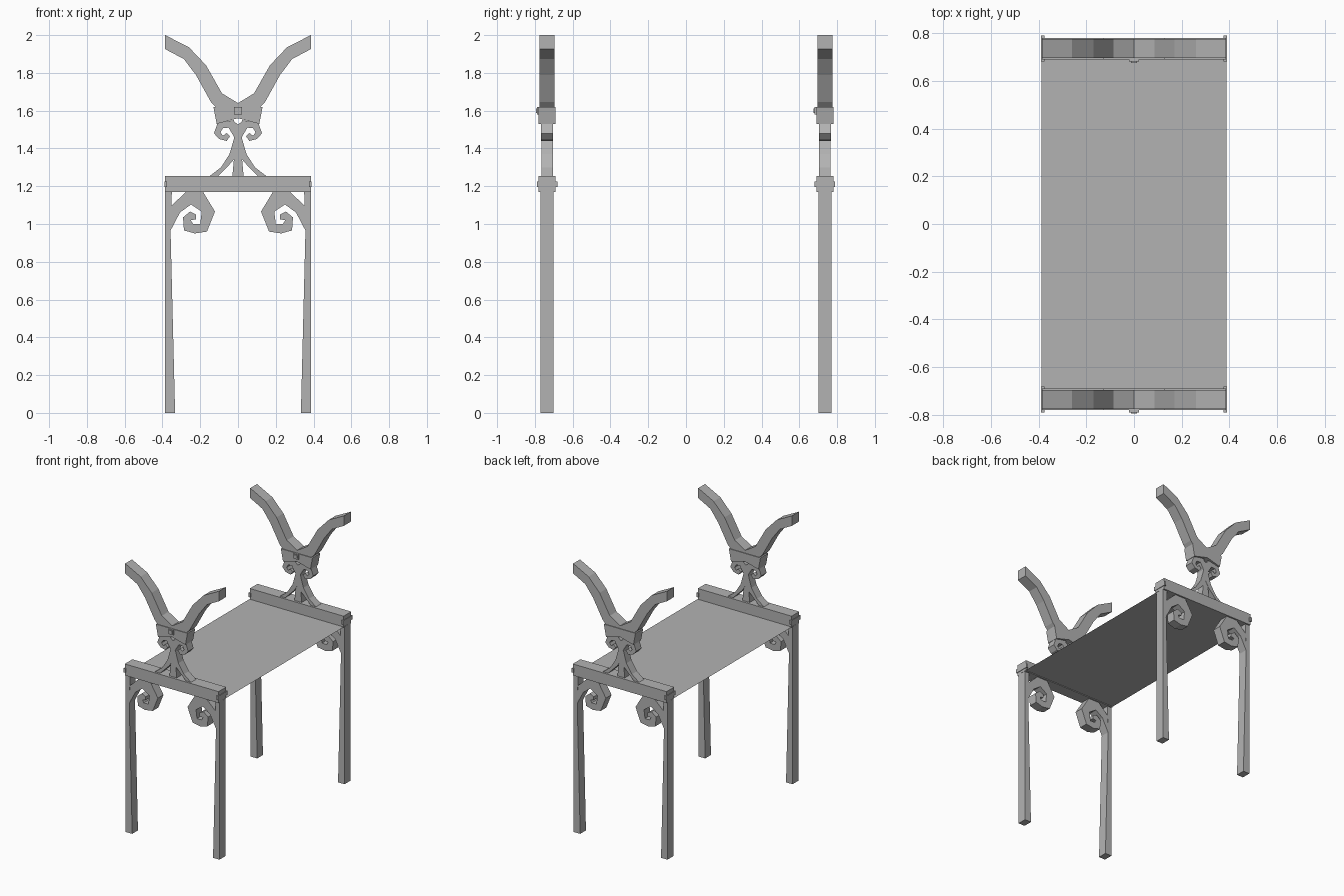
import bpy, bmesh

cube = bpy.data.objects.get("Cube")
if cube:
    bpy.data.objects.remove(cube)

grey = bpy.data.materials.new("plain grey")
grey.use_nodes = True
grey.diffuse_color = (0.45, 0.45, 0.45, 1)
grey.node_tree.nodes["Principled BSDF"].inputs["Base Color"].default_value = (0.45, 0.45, 0.45, 1)

END_Y = 0.735  # distance of each end frame from the centre


def finish(name, bm):
    bmesh.ops.recalc_face_normals(bm, faces=bm.faces)
    mesh = bpy.data.meshes.new(name)
    bm.to_mesh(mesh)
    bm.free()
    mesh.materials.append(grey)
    ob = bpy.data.objects.new(name, mesh)
    bpy.context.scene.collection.objects.link(ob)
    return ob


def plate(name, outline, y0, y1, mirror=False):
    """Extrude an x-z outline from y0 to y1, optionally mirrored in x."""
    bm = bmesh.new()
    for side in ((1, -1) if mirror else (1,)):
        face = bm.faces.new([bm.verts.new((side * x, y0, z)) for x, z in outline])
        new = bmesh.ops.extrude_face_region(bm, geom=[face])["geom"]
        verts = [v for v in new if isinstance(v, bmesh.types.BMVert)]
        bmesh.ops.translate(bm, verts=verts, vec=(0, y1 - y0, 0))
    return finish(name, bm)


def rect(x0, x1, z0, z1):
    return [(x0, z0), (x1, z0), (x1, z1), (x0, z1)]


leg = [(-.386, 0), (-.333, 0), (-.357, .96), (-.35, 1.18), (-.386, 1.18)]

# Large curl bracing each leg against the beam
leg_curl = [(-.36, 1.09), (-.275, 1.17), (-.185, 1.17), (-.122, 1.066), (-.164, .96),
            (-.228, .95), (-.286, .966), (-.291, 1.035), (-.254, 1.066), (-.222, 1.05),
            (-.222, 1.025), (-.25, 1.02), (-.238, 1.0), (-.2, 1.0), (-.192, 1.065),
            (-.249, 1.103), (-.307, 1.061), (-.36, .96)]

horn = [(0, 1.64), (-.085, 1.692), (-.169, 1.84), (-.26, 1.936), (-.386, 2),
        (-.386, 1.926), (-.286, 1.873), (-.222, 1.788), (-.143, 1.645), (-.1, 1.6), (0, 1.6)]

collar = [(-.13, 1.62), (.13, 1.62), (.113, 1.53), (0, 1.56), (-.113, 1.53)]

# Small curl hanging below the collar
collar_curl = [(-.02, 1.55), (-.108, 1.535), (-.127, 1.48), (-.1, 1.45), (-.06, 1.44),
               (-.042, 1.465), (-.06, 1.482), (-.08, 1.467), (-.092, 1.485),
               (-.08, 1.508), (-.05, 1.51), (-.02, 1.46)]

# Flared foot of the neck
neck_foot = [(0, 1.525), (-.022, 1.545), (-.022, 1.45), (-.045, 1.37), (-.09, 1.30),
             (-.155, 1.25), (-.11, 1.25), (-.06, 1.30), (-.03, 1.33), (0, 1.38)]

neck_post = [(-.03, 1.25), (.03, 1.25), (.012, 1.45), (-.012, 1.45)]

# name, outline, half depth, mirrored
PARTS = [
    ("legs", leg, .034, True),
    ("leg_curls", leg_curl, .033, True),
    ("cross_beam", rect(-.386, .386, 1.17, 1.255), .045, False),
    ("beam_pegs", rect(-.39, -.375, 1.195, 1.225), .055, True),
    ("horns", horn, .04, True),
    ("collar", collar, .045, False),
    ("collar_curls", collar_curl, .032, True),
    ("neck_foot", neck_foot, .03, True),
    ("neck_post", neck_post, .028, False),
]

for end, y in (("front", -END_Y), ("back", END_Y)):
    for name, outline, depth, mirror in PARTS:
        plate(f"{end}_{name}", outline, y - depth, y + depth, mirror)
    # Square stud on the front of each collar
    plate(f"{end}_stud", rect(-.02, .02, 1.58, 1.62), y - .055, y - .04)
    plate(f"{end}_stud_cap", rect(-.012, .012, 1.588, 1.612), y - .06, y - .05)

# Thin sheet spanning the two end frames
bm = bmesh.new()
corners = [(-.388, -END_Y), (.388, -END_Y), (.388, END_Y), (-.388, END_Y)]
bm.faces.new([bm.verts.new((x, y, 1.175)) for x, y in corners])
finish("sheet", bm)
